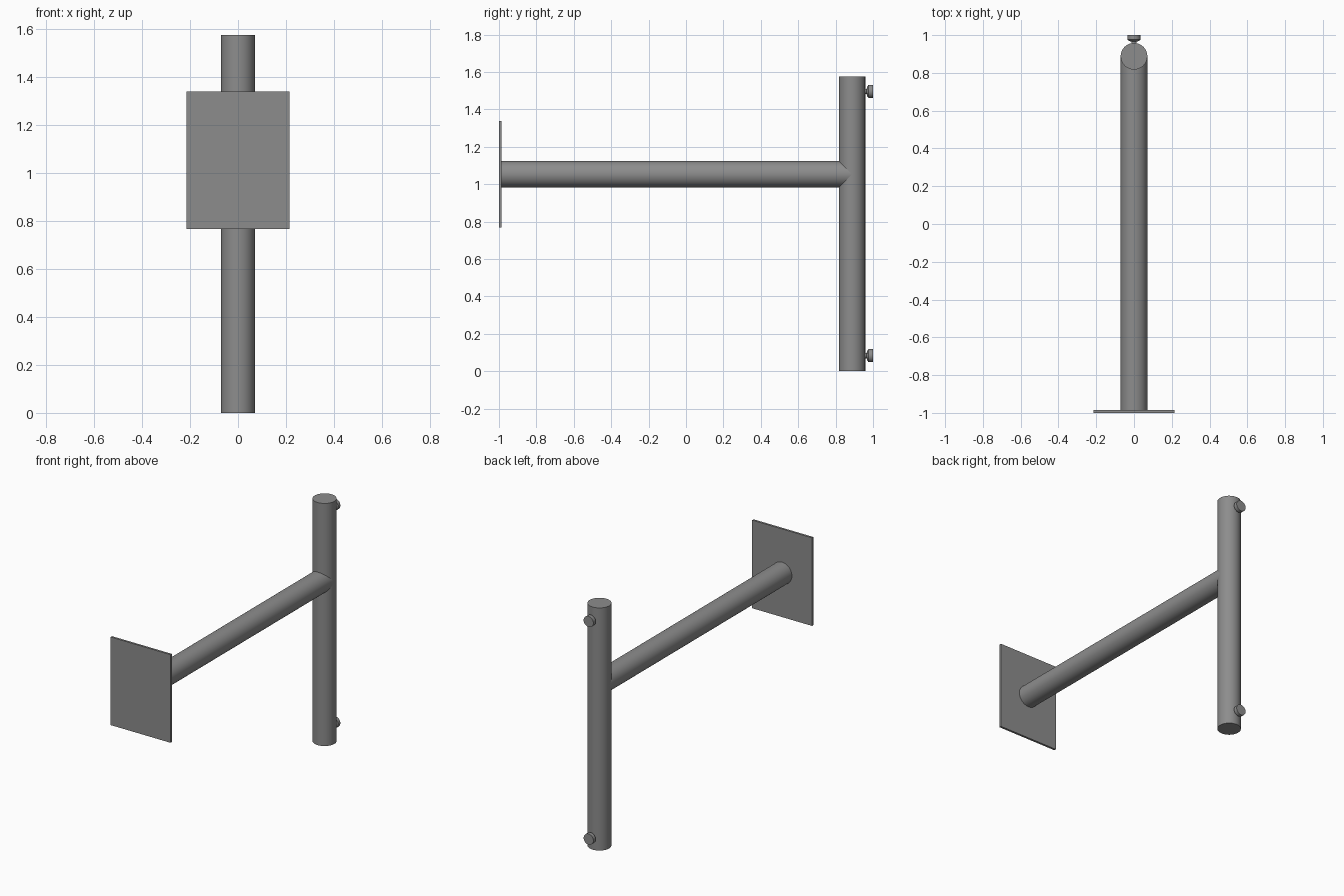
import bpy, bmesh, math

if "Cube" in bpy.data.objects:
    bpy.data.objects.remove(bpy.data.objects["Cube"])

POLE_Y, ARM_Z, R = 0.888, 1.053, 0.0705

# Dark grey metal
metal = bpy.data.materials.new("dark_grey_metal")
metal.diffuse_color = (0.265, 0.265, 0.265, 1)
metal.use_nodes = True
metal.node_tree.nodes["Principled BSDF"].inputs["Base Color"].default_value = metal.diffuse_color


def finish(obj):
    obj.data.materials.append(metal)
    bpy.ops.object.select_all(action='DESELECT')
    obj.select_set(True)
    bpy.context.view_layer.objects.active = obj
    bpy.ops.object.shade_smooth_by_angle(angle=math.radians(35))


def lathe(name, profile, location, rotation=(0, 0, 0), sides=48):
    """Closed solid of revolution about local z from (radius, height) pairs."""
    bm = bmesh.new()
    rings = [[bm.verts.new((r * math.cos(2 * math.pi * i / sides),
                            r * math.sin(2 * math.pi * i / sides), h))
              for i in range(sides)] for r, h in profile]
    for a, b in zip(rings, rings[1:]):
        for i in range(sides):
            j = (i + 1) % sides
            bm.faces.new((a[i], a[j], b[j], b[i]))
    bm.faces.new(rings[0][::-1])
    bm.faces.new(rings[-1])
    mesh = bpy.data.meshes.new(name)
    bm.to_mesh(mesh)
    bm.free()
    obj = bpy.data.objects.new(name, mesh)
    bpy.context.collection.objects.link(obj)
    obj.location, obj.rotation_euler = location, rotation
    finish(obj)
    return obj


ALONG_Y = (-math.pi / 2, 0, 0)

# Upright pole
lathe("upright_pole", [(R, 0), (R, 1.575)], (0, POLE_Y, 0))

# Horizontal arm, ending on the pole axis
lathe("support_arm", [(R, 0), (R, POLE_Y + 0.992)], (0, -0.992, ARM_Z), ALONG_Y)

# Wall plate
bpy.ops.mesh.primitive_cube_add(size=1, location=(0, -0.993, ARM_Z))
plate = bpy.context.object
plate.name = "wall_plate"
plate.scale = (0.43, 0.014, 0.572)
plate.data.materials.append(metal)

# Clamp knobs: thin neck, chamfered head
knob = [(0.014, 0), (0.014, 0.016), (0.025, 0.018), (0.035, 0.026), (0.035, 0.05)]
for name, z in (("lower_knob", 0.083), ("upper_knob", 1.496)):
    lathe(name, knob, (0, 0.95, z), ALONG_Y, 32)
